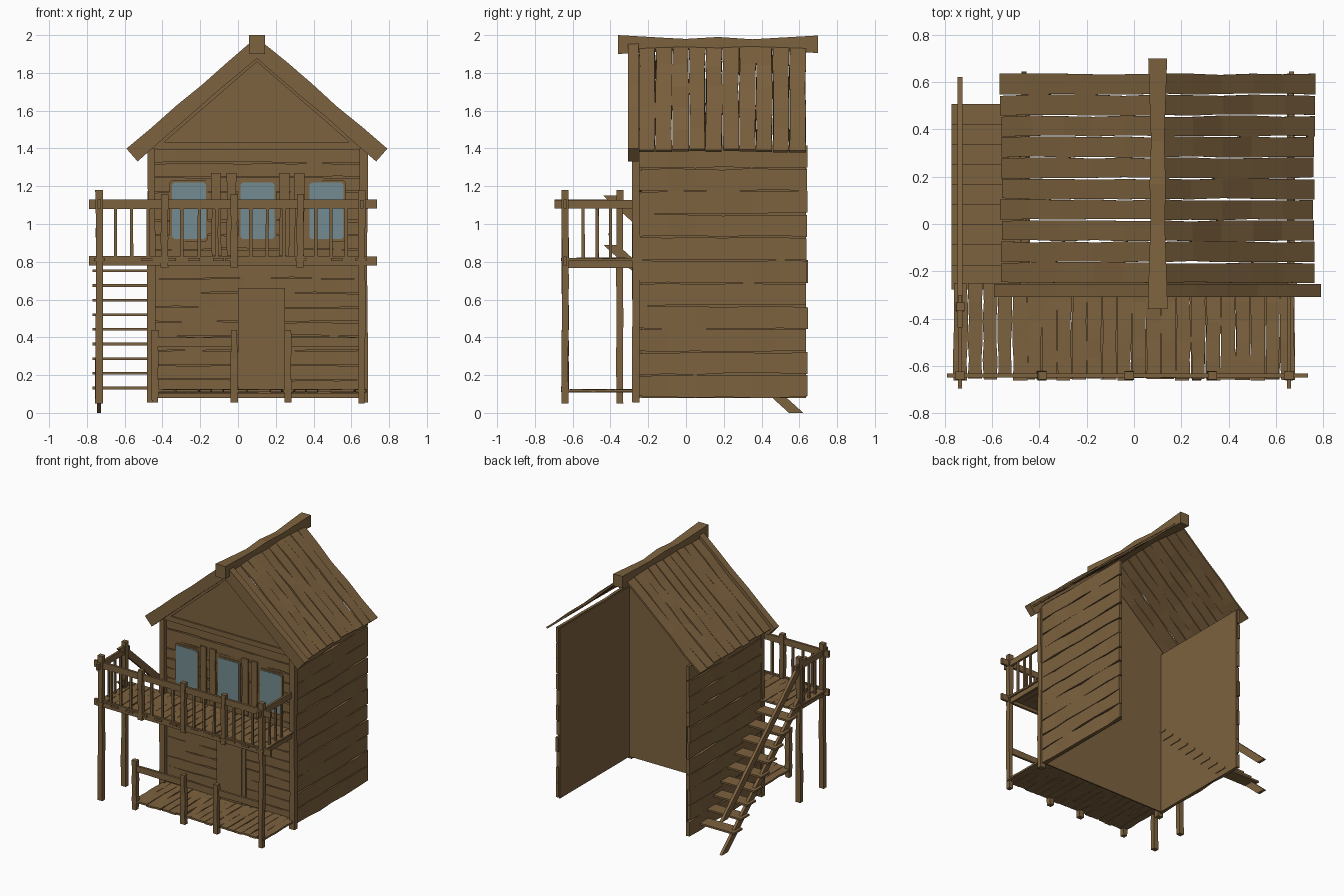
import bpy, bmesh, random
from mathutils import Vector as V

if "Cube" in bpy.data.objects:
    bpy.data.objects.remove(bpy.data.objects["Cube"])

random.seed(4)
X, Y, Z = V((1, 0, 0)), V((0, 1, 0)), V((0, 0, 1))
CX = 0.10                       # x of the ridge line


def material(name, rgb):
    m = bpy.data.materials.new(name)
    m.diffuse_color = (*rgb, 1)
    m.use_nodes = True
    m.node_tree.nodes["Principled BSDF"].inputs["Base Color"].default_value = m.diffuse_color
    return m


WOOD = material("brown wood", (0.205, 0.122, 0.049))
GLASS = material("blue grey glass", (0.17, 0.26, 0.285))


def board(bm, p0, p1, wdir, w, tdir, t, n=1, rough=0.0, bend=0.0):
    """Rough-hewn board from p0 to p1; 'rough' narrows it at random stations."""
    p0, p1 = V(p0), V(p1)
    rings = []
    for i in range(n + 1):
        c = p0.lerp(p1, i / n)
        if 0 < i < n:
            c = c + tdir * random.uniform(-bend, bend)
        a = w / 2 * (1 - rough * random.choice((0, 0, 0.5, 1)))
        b = w / 2 * (1 - rough * random.choice((0, 0, 0.5, 1)))
        rings.append([bm.verts.new(c + wdir * u + tdir * v)
                      for u, v in ((a, t / 2), (-b, t / 2), (-b, -t / 2), (a, -t / 2))])
    for r, s in zip(rings, rings[1:]):
        for k in range(4):
            bm.faces.new((r[k], r[(k + 1) % 4], s[(k + 1) % 4], s[k]))
    bm.faces.new(rings[0])
    bm.faces.new(rings[-1])


def finish(name, bm, mat=WOOD):
    bmesh.ops.recalc_face_normals(bm, faces=bm.faces)
    me = bpy.data.meshes.new(name)
    bm.to_mesh(me)
    bm.free()
    me.materials.append(mat)
    ob = bpy.data.objects.new(name, me)
    bpy.context.collection.objects.link(ob)


def boards(name, rows, mat=WOOD):
    bm = bmesh.new()
    for r in rows:
        board(bm, *r)
    finish(name, bm, mat)


def plate(name, pts, y0, y1, mat=WOOD):
    """Flat outline in x,z extruded between two y values."""
    bm = bmesh.new()
    f = bm.faces.new([bm.verts.new((x, y0, z)) for x, z in pts])
    g = bmesh.ops.extrude_face_region(bm, geom=[f])["geom"]
    bmesh.ops.translate(bm, vec=(0, y1 - y0, 0),
                        verts=[v for v in g if isinstance(v, bmesh.types.BMVert)])
    finish(name, bm, mat)


def post(name, x, y, z0, z1, w=0.042):
    boards(name, [((x, y, z0), (x, y, z1), X, w, Y, w * 0.85, 5, 0.25, 0.003)])


# Walls: plain sheets inside, horizontal planks outside; the back is open
plate("front_wall_sheet", [(-0.46, 0.08), (0.66, 0.08), (0.66, 1.44), (CX, 1.92), (-0.46, 1.44)],
      -0.235, -0.225)
for side, s in (("left", -1), ("right", 1)):
    x = CX + s * 0.55
    boards(side + "_wall_sheet", [((x, -0.23, 0.745), (x, 0.635, 0.745), Z, 1.33, X, 0.008)])
    rows = []
    for i in range(11):
        z = 0.08 + 0.1215 * (i + 0.5)
        rows.append(((x + s * 0.015, -0.245, z),
                     (x + s * 0.015, 0.63 + random.uniform(0, 0.015), z),
                     Z, 0.1215, X, 0.022, 6, 0.14, 0.004))
    boards(side + "_wall_planks", rows)
rows = []
for i in range(17):
    z = 0.1 + 0.0765 * (i + 0.5)
    rows.append(((-0.45, -0.245, z), (0.65, -0.245, z), Z, 0.0765, Y, 0.02, 9, 0.18, 0.003))
boards("front_wall_planks", rows)
for side, x in (("left", -0.46), ("right", 0.665)):
    post(side + "_corner_post", x, -0.265, 0.055, 1.4, 0.046)

# Door with a raised surround
plate("door_frame", [(0.0, 0.12), (0.25, 0.12), (0.25, 0.66), (0.0, 0.66)], -0.266, -0.24)
plate("door", [(0.03, 0.125), (0.22, 0.125), (0.22, 0.6), (0.03, 0.6)], -0.272, -0.25)

# Windows with clipped corners, and the boards between them
for i, x in enumerate((-0.26, 0.1025, 0.4675)):
    a, b, c = 0.09, 0.15, 0.012
    for nm, g, y, mat in (("frame", 0.012, -0.262, WOOD), ("glass", 0, -0.266, GLASS)):
        h, k = a + g, b + g
        pts = [(h, k - c), (h - c, k), (c - h, k), (-h, k - c),
               (-h, c - k), (c - h, -k), (h - c, -k), (h, c - k)]
        plate(f"window_{nm}_{i + 1}", [(x + u, 1.07 + v) for u, v in pts], y, y + 0.008, mat)
rows = []
for x in (-0.115, -0.035, 0.245, 0.325):
    rows.append(((x, -0.258, 0.83), (x, -0.258, 1.27), X, 0.055, Y, 0.016, 4, 0.15))
boards("window_side_boards", rows)

# Front gable: triangle panel with a trim board on each edge
plate("gable_panel", [(-0.45, 1.4), (0.65, 1.4), (CX, 1.9)], -0.262, -0.24)
SL = V((0.66, 0, -0.575)).normalized()
NR = V((0.575, 0, 0.66)).normalized()
rows = [((-0.43, -0.264, 1.415), (0.63, -0.264, 1.415), Z, 0.04, Y, 0.02)]
for s in (-1, 1):
    rows.append(((CX, -0.264, 1.885), (CX + s * 0.56, -0.264, 1.4),
                 V((s * NR.x, 0, NR.z)), 0.04, Y, 0.02))
boards("gable_trim", rows)

# Roof slopes of planks running down from the ridge, and the front barge boards
for side, s in (("left", -1), ("right", 1)):
    nrm = V((s * NR.x, 0, NR.z))
    rows = []
    for i in range(10):
        y = -0.25 + 0.0885 * (i + 0.5)
        e = random.uniform(-0.008, 0.004)
        rows.append(((CX + s * 0.01, y, 1.945), (CX + s * (0.66 + e), y, 1.385 - e),
                     Y, 0.0885, nrm, 0.014, 5, 0.12, 0.008))
    boards(side + "_roof_planks", rows)
    boards(side + "_barge_board", [((CX, -0.28, 1.935), (CX + s * 0.661, -0.28, 1.365),
                                    nrm, 0.09, Y, 0.055, 5, 0.12)])

# Ridge beam, slightly sagging and narrower in the middle
bm = bmesh.new()
rings = []
for y, h, z0, z1 in ((-0.36, 0.042, 1.9, 2.0), (-0.1, 0.034, 1.915, 1.985), (0.0, 0.03, 1.92, 1.98),
                     (0.17, 0.034, 1.925, 1.99), (0.35, 0.028, 1.925, 1.978), (0.7, 0.04, 1.905, 1.998)):
    rings.append([bm.verts.new((CX + u * h, y, z))
                  for u, z in ((-1, z0), (1, z0), (1, z1), (-1, z1))])
for r, q in zip(rings, rings[1:]):
    for k in range(4):
        bm.faces.new((r[k], r[(k + 1) % 4], q[(k + 1) % 4], q[k]))
bm.faces.new(rings[0])
bm.faces.new(rings[-1])
finish("ridge_beam", bm)


# Balcony and ground porch decks
def deck(name, x0, x1, z, n):
    rows, w = [], (x1 - x0) / n
    for i in range(n):
        x = x0 + w * (i + 0.5)
        rows.append(((x, -0.645 - random.uniform(0, 0.018), z), (x, -0.25, z),
                     X, w, Z, 0.014, 5, 0.16, 0.003))
    boards(name, rows)


deck("balcony_deck", -0.765, 0.68, 0.812, 23)
deck("porch_deck", -0.46, 0.68, 0.117, 18)
FY, LX, RX = -0.64, -0.735, 0.655
for nm, z in (("beam", 0.805), ("rail", 1.105)):
    boards("balcony_front_" + nm, [((-0.79, FY, z), (0.735, FY, z), Z, 0.05, Y, 0.018, 8, 0.06)])
    for side, x, yb in (("left", LX, -0.3), ("right", RX, -0.26)):
        boards(f"balcony_{side}_{nm}", [((x, -0.695 if nm == "rail" else -0.65, z - 0.015 * (nm == "beam")),
                                         (x, yb, z - 0.015 * (nm == "beam")), Z, 0.048, X, 0.018, 3, 0.06)])

# Posts: long ones reach the ground, short ones stiffen the railing
post("long_post_front_left", LX, FY, 0.05, 1.18)
post("long_post_back_left", LX, -0.35, 0.05, 1.18)
post("long_post_front_right", RX, FY, 0.05, 1.18)
stops = [LX, -0.39, -0.02, 0.33, RX]
for i, x in enumerate(stops[1:4]):
    post(f"railing_post_{i + 1}", x, FY, 0.77, 1.16)
rows = []
for a, b in zip(stops, stops[1:]):
    for k in (1, 2, 3):
        x = a + (b - a) * k / 4
        rows.append(((x, FY, 0.82), (x, FY, 1.09), X, 0.018, Y, 0.014, 2, 0.15))
for x in (LX, RX):
    for y in (-0.545, -0.47, -0.4):
        rows.append(((x, y, 0.8), (x, y, 1.09), Y, 0.018, X, 0.014, 2, 0.15))
boards("balusters", rows)

# Low porch posts and their rails
for i, x in enumerate((-0.44, -0.02, 0.265)):
    post(f"porch_post_{i + 1}", x, FY, 0.055, 0.44)
boards("porch_rails", [((a, FY, 0.375), (b, FY, 0.375), Z, 0.05, Y, 0.018, 4, 0.1)
                       for a, b in ((-0.44, -0.02), (0.265, RX))])

# Side stair: treads fixed into the wall, one stringer and a parallel handrail
boards("stair_treads", [((-0.77, 0.455 - 0.085 * i, 0.132 + 0.0775 * i),
                         (-0.44, 0.455 - 0.085 * i, 0.132 + 0.0775 * i), Y, 0.105, Z, 0.014)
                        for i in range(9)])
for nm, dz in (("stair_stringer", 0), ("stair_handrail", 0.26)):
    boards(nm, [((LX, 0.583, dz), (LX, -0.4, 0.89 + dz), Y, 0.076, X, 0.022)])
